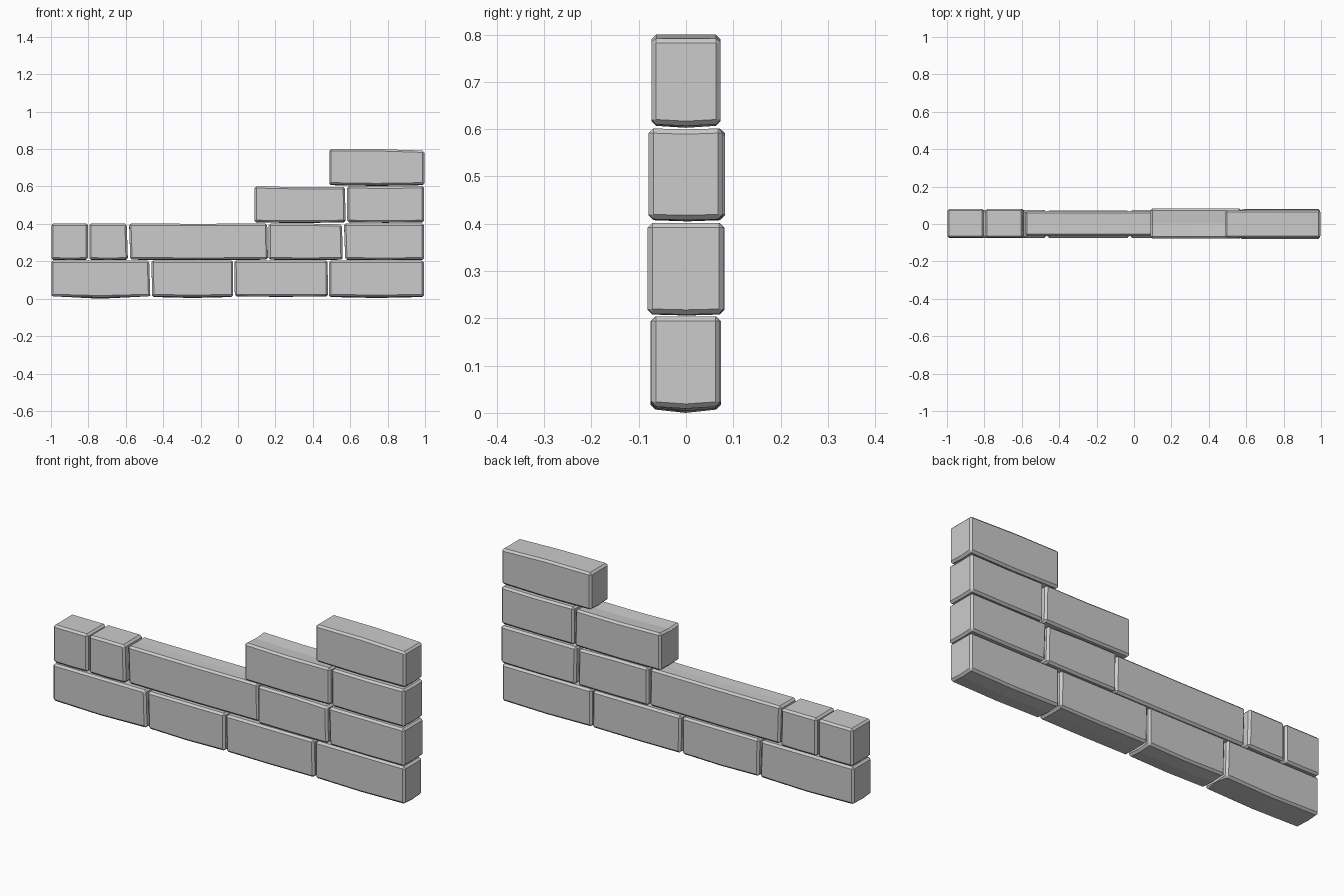
import bpy, bmesh
from mathutils import Vector

if "Cube" in bpy.data.objects:
    bpy.data.objects.remove(bpy.data.objects["Cube"])


def brick(name, x0, x1, z0, z1, y0, y1, top=0.0, bottom=0.0, lean_l=0.0, lean_r=0.0, tilt=0.0):
    """Chipped-edge block: centre loops bend the top and bottom, ends lean, top tilts."""
    cx, cy = (x0 + x1) / 2, (y0 + y1) / 2
    bm = bmesh.new()
    bmesh.ops.create_cube(bm, size=1)
    for v in bm.verts:
        v.co = Vector((x1 if v.co.x > 0 else x0,
                       y1 if v.co.y > 0 else y0,
                       z1 if v.co.z > 0 else z0))
    # centre loops along the length and the depth
    for no in ((1, 0, 0), (0, 1, 0)):
        bmesh.ops.bisect_plane(bm, geom=bm.verts[:] + bm.edges[:] + bm.faces[:],
                               plane_co=(cx, cy, 0), plane_no=no)
    for v in bm.verts:
        x, y, z = v.co
        up = z > (z0 + z1) / 2
        mid = (abs(x - cx) < 1e-4) * 0.5 + (abs(y - cy) < 1e-4) * 0.5
        v.co.z += (top if up else bottom) * mid
        if up and x > cx + 1e-4:
            v.co.z -= tilt
        if not up:
            if x < cx - 1e-4:
                v.co.x += lean_l
            elif x > cx + 1e-4:
                v.co.x += lean_r
    # chamfer only the hard box edges
    hard = [e for e in bm.edges if e.calc_face_angle(0) > 0.8]
    bmesh.ops.bevel(bm, geom=hard, offset=0.010, offset_type='OFFSET',
                    segments=1, profile=0.5, affect='EDGES')
    bmesh.ops.recalc_face_normals(bm, faces=bm.faces)
    me = bpy.data.meshes.new(name)
    bm.to_mesh(me)
    bm.free()
    bpy.context.collection.objects.link(bpy.data.objects.new(name, me))


# each course: z0, z1, then bricks (x0, x1, y0, y1, top, bottom, lean_l, lean_r, tilt)
courses = [
    (0.014, 0.204, [
        (-0.998, -0.475, -0.075, 0.074, 0, -0.014, 0, 0.006, 0),
        (-0.463, -0.026, -0.074, 0.073, 0, -0.010, 0.004, 0, 0),
        (-0.020, 0.479, -0.075, 0.074, 0, -0.004, 0.003, 0.002, 0),
        (0.487, 0.994, -0.073, 0.072, 0, -0.010, 0, 0, 0)]),
    (0.210, 0.402, [
        (-0.998, -0.802, -0.073, 0.081, 0, -0.004, 0, 0, 0),
        (-0.795, -0.595, -0.073, 0.081, 0, -0.004, 0, 0.006, 0),
        (-0.582, 0.156, -0.064, 0.069, -0.003, -0.003, 0.006, 0.004, 0),
        (0.164, 0.556, -0.078, 0.077, 0, -0.003, 0, 0.004, 0.005),
        (0.567, 0.995, -0.081, 0.080, 0, -0.004, 0.006, 0, 0)]),
    (0.410, 0.602, [
        (0.088, 0.572, -0.077, 0.082, -0.011, -0.005, 0, 0.003, 0.004),
        (0.583, 0.995, -0.079, 0.078, -0.005, -0.004, 0, 0, 0)]),
    (0.611, 0.800, [
        (0.488, 0.996, -0.073, 0.073, 0, -0.008, 0, 0, 0.008)]),
]

for c, (z0, z1, row) in enumerate(courses, 1):
    for i, (x0, x1, y0, y1, *bend) in enumerate(row, 1):
        brick(f"course_{c}_brick_{i}", x0, x1, z0, z1, y0, y1, *bend)
